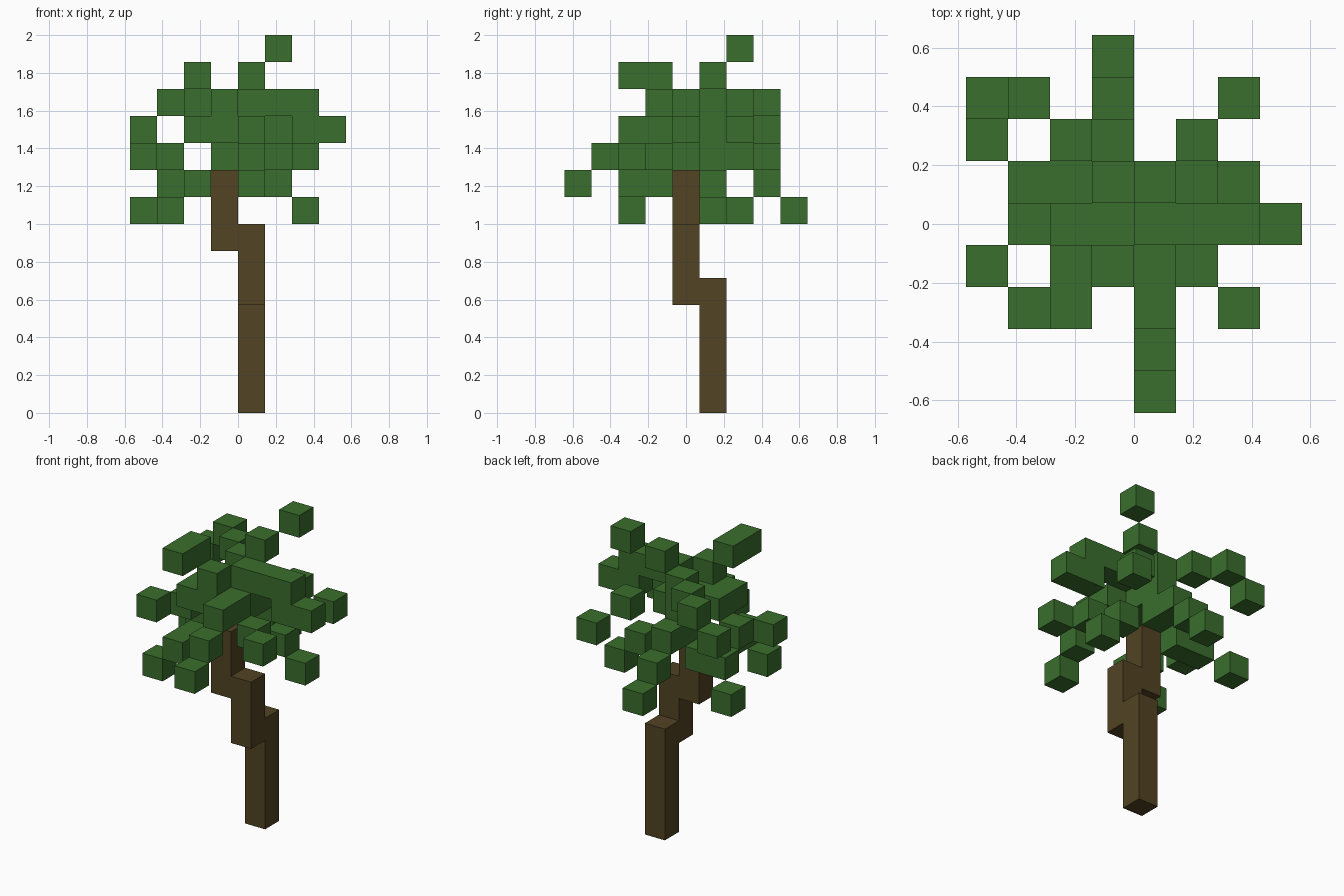
import bpy
import bmesh
from mathutils import Vector

cube = bpy.data.objects.get("Cube")
if cube:
    bpy.data.objects.remove(cube, do_unlink=True)

UNIT = 1 / 7  # edge length of one block


def make_material(name, colour):
    mat = bpy.data.materials.new(name)
    mat.use_nodes = True
    mat.diffuse_color = colour
    mat.node_tree.nodes["Principled BSDF"].inputs["Base Color"].default_value = colour
    return mat


def build_blocks(name, cells, material):
    """Skin a set of grid cells, leaving out faces shared by two blocks."""
    bm = bmesh.new()
    for cell in cells:
        centre = Vector((cell[0] + 0.5, cell[1], cell[2] + 0.5))
        for axis in range(3):
            for side in (-1, 1):
                normal = Vector((0, 0, 0))
                normal[axis] = side
                neighbour = tuple(int(c + n) for c, n in zip(cell, normal))
                if neighbour in cells:
                    continue
                u = Vector((0, 0, 0))
                u[(axis + 1) % 3] = 0.5
                v = normal.cross(u)
                middle = centre + normal / 2
                corners = (-u - v, u - v, u + v, v - u)
                bm.faces.new([bm.verts.new((middle + c) * UNIT) for c in corners])
    bmesh.ops.remove_doubles(bm, verts=bm.verts[:], dist=UNIT / 100)
    mesh = bpy.data.meshes.new(name)
    bm.to_mesh(mesh)
    bm.free()
    mesh.materials.append(material)
    obj = bpy.data.objects.new(name, mesh)
    bpy.context.collection.objects.link(obj)
    return obj


bark = make_material("bark_brown", (0.084, 0.056, 0.017, 1))
leaf = make_material("leaf_green", (0.042, 0.156, 0.026, 1))

# Trunk: three stacked columns, each stepping sideways (x, y, first and end layer)
trunk = {(x, y, z)
         for x, y, low, high in ((0, 1, 0, 5), (0, 0, 4, 7), (-1, 0, 6, 9))
         for z in range(low, high)}
build_blocks("trunk", trunk, bark)

# Foliage: leaf blocks (x, y) grouped by layer, from the lowest upwards
layers = {
    7: [(-3, -2), (2, 1), (-4, 2), (-1, 4)],
    8: [(0, -4), (-2, -2), (-2, -1), (1, 1), (-3, 1), (-2, 1), (-1, 3)],
    9: [(0, -3), (2, -2), (-4, -1), (1, -1), (-3, 0), (-1, 1), (-1, 2), (2, 3)],
    10: [(0, -2), (0, -1), (-1, -1), (-2, -1), (-2, 0), (-1, 0),
         (2, 0), (3, 0), (-1, 1), (1, 2), (-4, 3)],
    11: [(-1, -1), (0, 0), (1, 0), (2, 0), (-1, 1), (-2, 2), (-3, 3)],
    12: [(-2, -2), (-2, -1), (0, 1)],
    13: [(1, 2)],
}
foliage = {(x, y, z) for z, spots in layers.items() for x, y in spots}
build_blocks("foliage", foliage, leaf)
